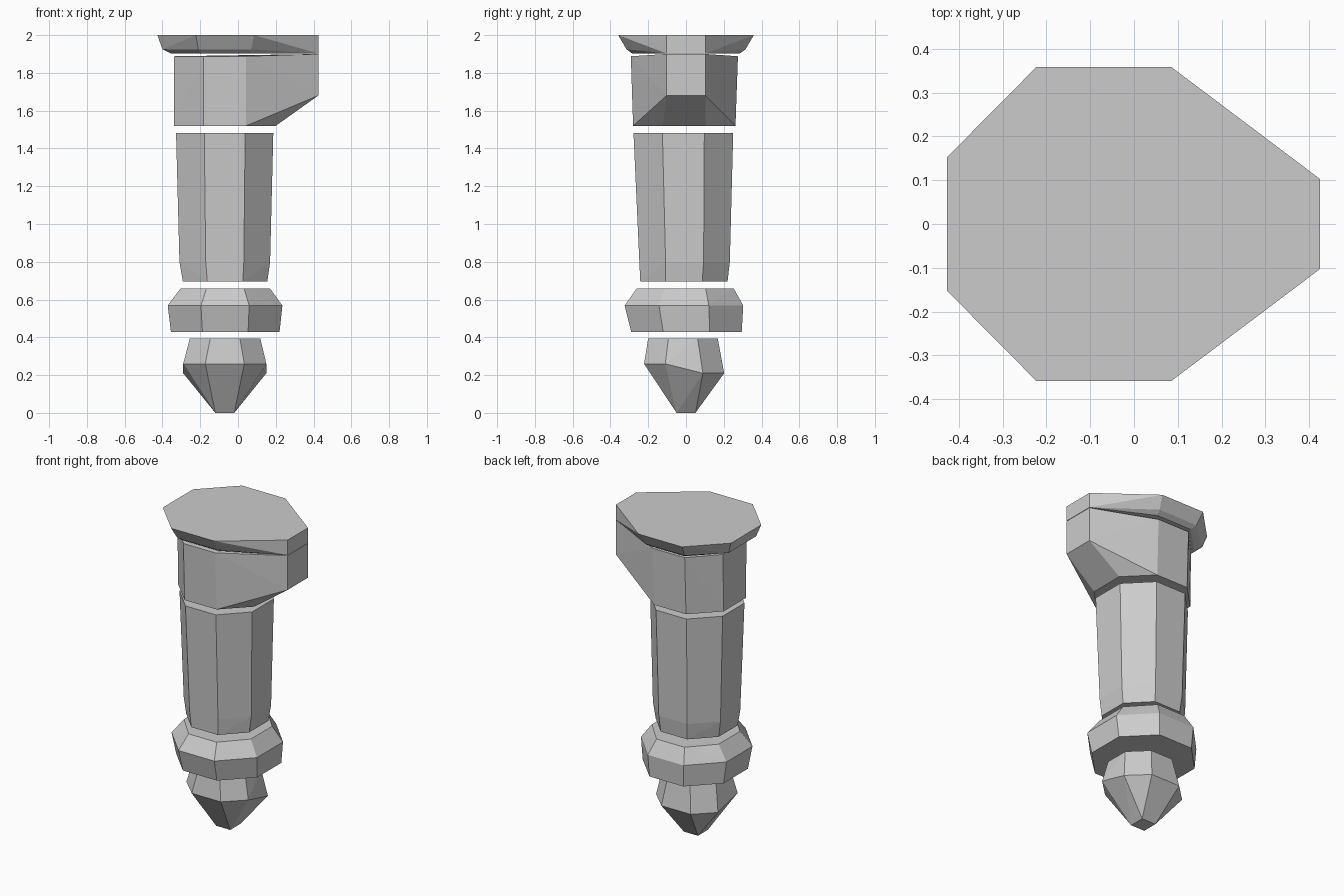
import bpy, bmesh
from math import radians

if "Cube" in bpy.data.objects:
    bpy.data.objects.remove(bpy.data.objects["Cube"])


def octagon(z, x0, x1, y0, y1, cut=0.29, z_back=None):
    """Eight-sided ring in a box; cut is the corner share of each side."""
    cx, cy = (x1 - x0) * cut, (y1 - y0) * cut
    ring = [(x0, y0 + cy), (x0 + cx, y0), (x1 - cx, y0), (x1, y0 + cy),
            (x1, y1 - cy), (x1 - cx, y1), (x0 + cx, y1), (x0, y1 - cy)]
    mid = (y0 + y1) / 2
    return [(x, y, z_back if z_back is not None and y > mid else z)
            for x, y in ring]


def mirrored(z, half):
    """Half outline mirrored front to back."""
    return [(x, s * y, z) for x, y in half for s in (-1, 1)]


def faceted(name, points):
    """Closed faceted solid around the given rings."""
    bm = bmesh.new()
    for p in points:
        bm.verts.new(p)
    bmesh.ops.remove_doubles(bm, verts=bm.verts[:], dist=0.0005)
    bmesh.ops.convex_hull(bm, input=bm.verts[:])
    loose = [v for v in bm.verts if not v.link_faces]
    bmesh.ops.delete(bm, geom=loose, context='VERTS')
    bmesh.ops.dissolve_limit(bm, angle_limit=radians(1.0),
                             verts=bm.verts[:], edges=bm.edges[:])
    bmesh.ops.recalc_face_normals(bm, faces=bm.faces[:])
    mesh = bpy.data.meshes.new(name)
    bm.to_mesh(mesh)
    bm.free()
    obj = bpy.data.objects.new(name, mesh)
    bpy.context.collection.objects.link(obj)
    return obj


# Pointed tip, with a small square end
faceted("bottom_finial",
        octagon(0.0, -0.12, -0.02, -0.05, 0.05, 0.0)
        + octagon(0.26, -0.29, 0.15, -0.222, 0.202, 0.265, 0.21)
        + octagon(0.395, -0.255, 0.118, -0.20, 0.168))

# Wide collar
faceted("collar",
        octagon(0.428, -0.355, 0.22, -0.29, 0.295)
        + octagon(0.568, -0.372, 0.235, -0.325, 0.303)
        + octagon(0.658, -0.305, 0.17, -0.262, 0.253))

# Tapered shaft
faceted("shaft",
        octagon(0.695, -0.292, 0.155, -0.242, 0.22)
        + octagon(0.80, -0.31, 0.17, -0.247, 0.232)
        + octagon(1.483, -0.328, 0.187, -0.278, 0.25))

# Bracket block with a projecting nose that meets the wall
nose = [(0.425, 0.103)]
faceted("bracket_block",
        octagon(1.52, -0.34, 0.20, -0.28, 0.262)
        + octagon(1.888, -0.34, 0.20, -0.292, 0.275)
        + mirrored(1.68, nose) + mirrored(1.90, nose))

# Top slab
faceted("top_slab",
        mirrored(1.903, [(-0.355, 0.12), (-0.19, 0.285), (0.06, 0.285)] + nose)
        + mirrored(1.925, [(-0.40, 0.14), (-0.21, 0.315), (0.07, 0.315)])
        + mirrored(2.0, [(-0.427, 0.153), (-0.223, 0.359), (0.085, 0.359)] + nose))
